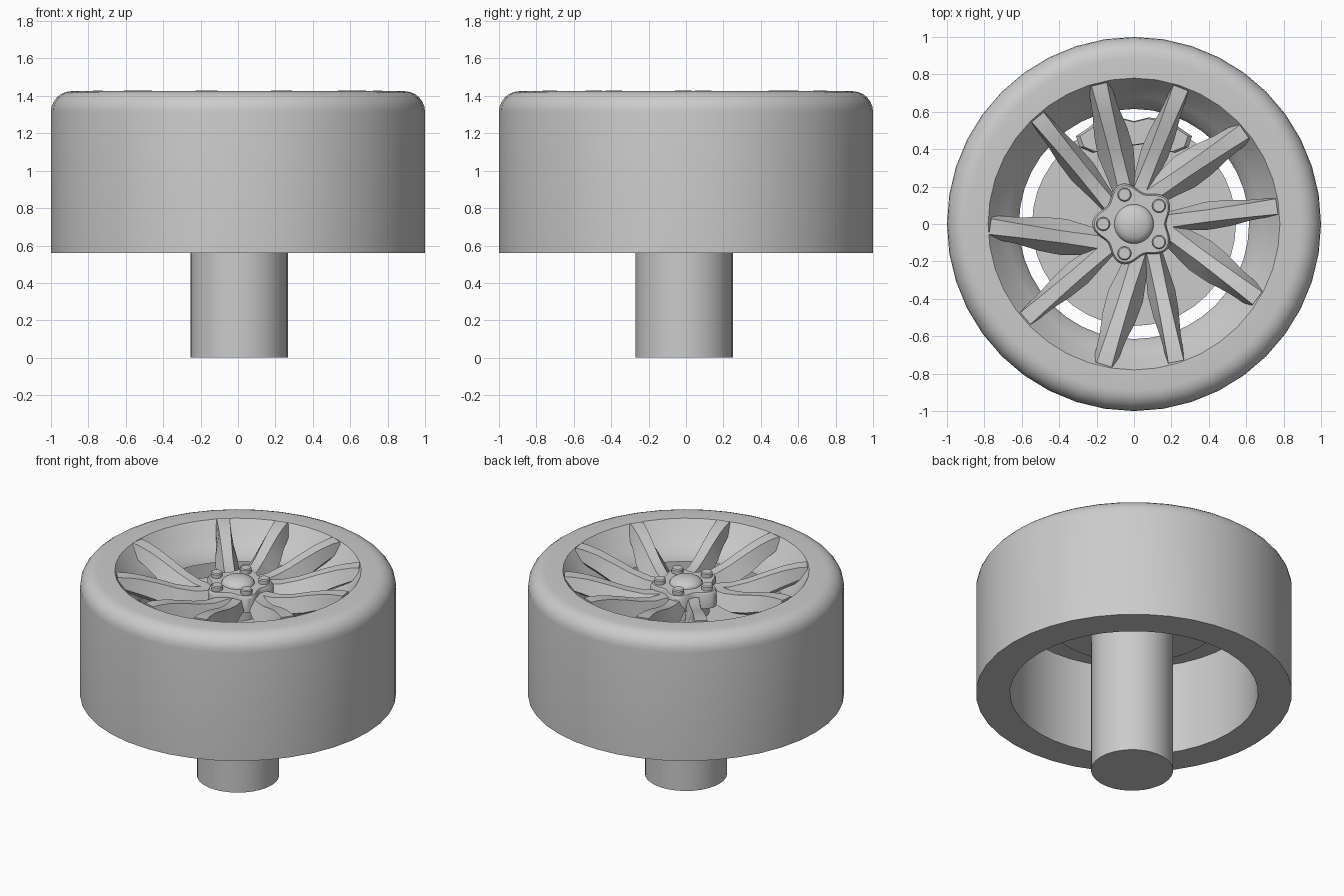
import bpy, bmesh
from math import sin, cos, pi, radians
from mathutils import Vector

old = bpy.data.objects.get("Cube")
if old:
    bpy.data.objects.remove(old)

grey = bpy.data.materials.new("plain grey")
grey.use_nodes = True
colour = (0.6, 0.6, 0.6, 1)
grey.diffuse_color = colour
grey.node_tree.nodes["Principled BSDF"].inputs["Base Color"].default_value = colour


def finish(bm, name, angle=35):
    bmesh.ops.recalc_face_normals(bm, faces=bm.faces)
    mesh = bpy.data.meshes.new(name)
    bm.to_mesh(mesh)
    bm.free()
    mesh.materials.append(grey)
    ob = bpy.data.objects.new(name, mesh)
    bpy.context.collection.objects.link(ob)
    bpy.ops.object.select_all(action='DESELECT')
    ob.select_set(True)
    bpy.context.view_layer.objects.active = ob
    bpy.ops.object.shade_smooth_by_angle(angle=radians(angle))
    return ob


def loft(name, rings, closed=False, angle=35):
    """Skin a run of equal point rings; cap the ends or join them up."""
    bm = bmesh.new()
    loops = [[bm.verts.new(p) for p in ring] for ring in rings]
    n = len(loops[0])
    pairs = list(zip(loops, loops[1:]))
    if closed:
        pairs.append((loops[-1], loops[0]))
    else:
        bm.faces.new(loops[0])
        bm.faces.new(loops[-1])
    for a, b in pairs:
        for i in range(n):
            j = (i + 1) % n
            bm.faces.new((a[i], a[j], b[j], b[i]))
    return finish(bm, name, angle)


def circle(r, z, n, x=0, y=0):
    return [(x + r * cos(2 * pi * i / n), y + r * sin(2 * pi * i / n), z) for i in range(n)]


def turned(name, profile, n=40, closed=False, x=0, y=0):
    return loft(name, [circle(r, z, n, x, y) for r, z in profile], closed)


# Tyre with rounded shoulder, funnel shaped rim and hollow back
shoulder = [(0.89 + 0.11 * cos(a * pi / 12), 1.315 + 0.11 * sin(a * pi / 12)) for a in range(7)]
turned("tyre_and_rim", [(0.785, 0.56), (1, 0.56)] + shoulder +
       [(0.78, 1.425), (0.74, 1.37), (0.68, 1.29), (0.63, 1.24), (0.615, 1.2),
        (0.785, 1.2)], closed=True)

# Axle, brake disc and hub boss
turned("axle", [(0.26, 0), (0.26, 1.11)], 32, x=0.007, y=-0.01)
turned("brake_disc", [(0.545, 1.1), (0.545, 1.14)])
turned("hub_boss", [(0.15, 1.13), (0.15, 1.27)], 24)

# Brake caliper: half outline mirrored, then raised
half = [(0, 0.55), (0.08, 0.57), (0.2, 0.55), (0.25, 0.51), (0.31, 0.47),
        (0.29, 0.41), (0.22, 0.38), (0.14, 0.4), (0.07, 0.43)]
outline = half + [(0, 0.42)] + [(-x, y) for x, y in reversed(half[1:])]
loft("brake_caliper", [[(x * s, 0.47 + (y - 0.47) * s, z) for x, y in outline]
                       for s, z in ((1, 1.13), (1, 1.19), (0.93, 1.21))])

# Lobed hub plate with centre cap and five bolts
BOLTS = [radians(36 + 72 * k) for k in range(5)]


def lobed(scale, z):
    ring = []
    for i in range(80):
        a = 2 * pi * i / 80
        r = scale * (0.198 + 0.026 * cos(5 * (a - BOLTS[0])))
        ring.append((r * cos(a), r * sin(a), z))
    return ring


loft("hub_plate", [lobed(1, 1.23), lobed(1, 1.325), lobed(0.95, 1.34)])
turned("centre_cap", [(0.105, 1.33)] +
       [(0.105 * cos(a), 1.34 + 0.045 * sin(a)) for a in (0, 0.4, 0.8, 1.2, 1.5)], 32)
for k, a in enumerate(BOLTS):
    turned(f"bolt_{k + 1}", [(0.037, 1.33), (0.037, 1.365), (0.031, 1.372)], 16,
           x=0.165 * cos(a), y=0.165 * sin(a))

# Wavy spokes: (root angle, tip angle); every second one has a broad flank
SPOKES = [(5, 7), (58, 40), (80, 71), (105, 104), (140, 132),
          (212, 181), (222, 221), (275, 258), (303, 287), (347, 329)]
# along, top height, half width on top, half width below, depth
SECTIONS = [(-0.08, 1.31, 0.035, 0.045, 0.08), (0.15, 1.31, 0.033, 0.06, 0.1),
            (0.35, 1.335, 0.032, 0.075, 0.13), (0.55, 1.375, 0.034, 0.07, 0.14),
            (0.75, 1.41, 0.037, 0.055, 0.13), (0.9, 1.426, 0.04, 0.05, 0.11),
            (1, 1.43, 0.042, 0.048, 0.09)]
for k, (root, tip) in enumerate(SPOKES):
    a, b = radians(root), radians(tip)
    start = Vector((0.19 * cos(a), 0.19 * sin(a), 0))
    end = Vector((0.77 * cos(b), 0.77 * sin(b), 0))
    side = (end - start).normalized().cross(Vector((0, 0, 1)))
    broad = 1.3 if k % 2 else 1
    rings = []
    for t, z, top, low, depth in SECTIONS:
        mid = start.lerp(end, t)
        shape = [(-top, 0), (top, 0), (low * broad, -depth * 0.75),
                 (low * 0.5, -depth), (-low * 0.5, -depth), (-low * broad, -depth * 0.75)]
        rings.append([mid + side * u + Vector((0, 0, z + h)) for u, h in shape])
    loft(f"spoke_{k + 1}", rings, angle=40)
